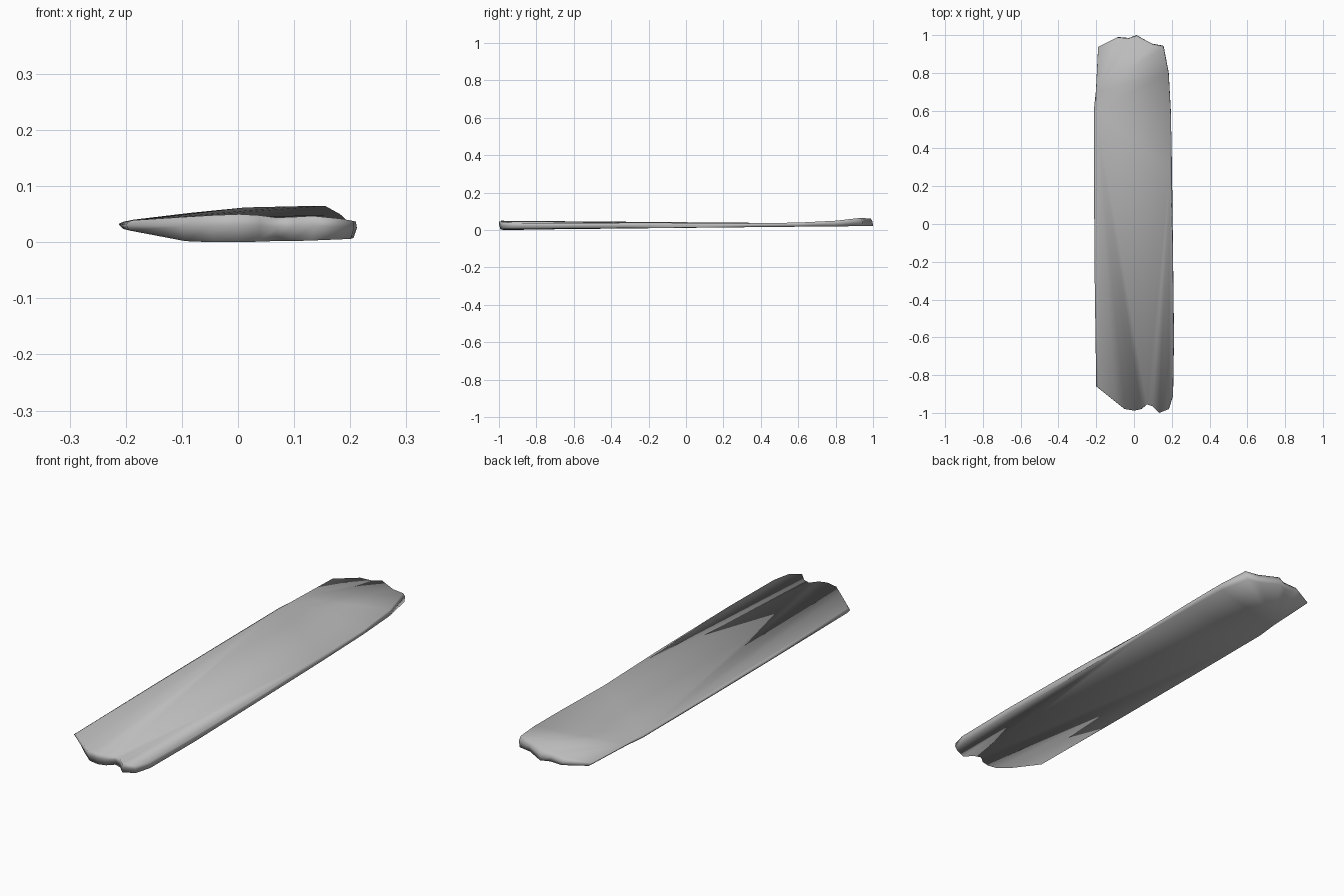
import bpy
import bmesh

cube = bpy.data.objects.get("Cube")
if cube:
    bpy.data.objects.remove(cube, do_unlink=True)

# Outline of the plank, anticlockwise from above: x, y, upper height, lower height
FRONT_END = [(-.2, -.86, .039, .021), (-.1, -.94, .045, .002), (-.05, -.98, .048, 0),
             (0, -.988, .05, 0), (.04, -.98, .048, .001), (.07, -.955, .044, .002),
             (.1, -.965, .045, .002), (.135, -1, .047, .003), (.185, -.98, .042, .005)]
LEFT_EDGE = [(.207, -.91, .038, .006), (.212, -.6, .037, .008), (.206, -.1, .036, .013),
             (.201, .3, .036, .015), (.195, .6, .04, .018), (.184, .8, .05, .02)]
BACK_END = [(.157, .945, .065, .021), (.1, .955, .064, .021), (.015, 1, .062, .021),
            (-.03, .985, .058, .021), (-.09, .99, .052, .022), (-.19, .94, .04, .026)]
RIGHT_EDGE = [(-.202, .7, .037, .026), (-.213, .6, .037, .026),
              (-.211, .1, .037, .024), (-.208, -.3, .037, .023)]
OUTLINE = FRONT_END + LEFT_EDGE + BACK_END + RIGHT_EDGE
COUNT = len(OUTLINE)

# Outline corners where the long splits of the wood meet
LEFT_START = len(FRONT_END)
LEFT_HUB = LEFT_START + 3
BACK_START = LEFT_START + len(LEFT_EDGE)
RIGHT_START = BACK_START + len(BACK_END)
RIGHT_HUB = RIGHT_START + 1
NOTCH = 5

# Corners with a worn, sloping upper edge
WORN = {0, LEFT_HUB} | set(range(RIGHT_HUB, COUNT))


def make_ring(bm, level):
    """One loop of the rim: level 0 is the underside, 1 the upper face."""
    ring = []
    for i, (x, y, high, low) in enumerate(OUTLINE):
        side = 1 if x > 0 else -1
        if level == 1:
            x -= side * (.01 if i in WORN else .002)
        elif level == 0:
            x -= side * min(.006, abs(x) / 9)
        if y > .9:
            y -= .012 * level ** 3
        elif y < -.8:
            y += .008 * (1 - level) ** 3
        ring.append(bm.verts.new((x, y, low + (high - low) * level)))
    return ring


def fan(bm, ring, hub, corners):
    """Triangles from one hub corner to each neighbouring pair of corners."""
    for a, b in zip(corners, corners[1:]):
        bm.faces.new((ring[hub], ring[a], ring[b]))


def cover(bm, ring):
    """Broad facets running from end to end of one face."""
    fan(bm, ring, RIGHT_HUB, list(range(RIGHT_HUB + 1, COUNT)) + list(range(NOTCH + 1)))
    fan(bm, ring, RIGHT_HUB, [NOTCH, LEFT_HUB])
    fan(bm, ring, LEFT_HUB, list(range(NOTCH, LEFT_HUB)))
    fan(bm, ring, RIGHT_HUB, list(range(LEFT_HUB, BACK_START)) + [RIGHT_START])
    fan(bm, ring, RIGHT_START, list(range(BACK_START - 1, RIGHT_START)))


# Plank: underside, rim in two bands, upper face
bm = bmesh.new()
rings = [make_ring(bm, level) for level in (0, .6, 1)]
cover(bm, rings[0])
cover(bm, rings[-1])
for lower, upper in zip(rings, rings[1:]):
    for i in range(COUNT):
        j = (i + 1) % COUNT
        bm.faces.new((lower[i], lower[j], upper[j], upper[i]))
bmesh.ops.recalc_face_normals(bm, faces=bm.faces)

mesh = bpy.data.meshes.new("plank")
bm.to_mesh(mesh)
bm.free()
plank = bpy.data.objects.new("plank", mesh)
bpy.context.collection.objects.link(plank)

# Weathered grey
grey = bpy.data.materials.new("weathered_grey")
grey.use_nodes = True
colour = (.5, .5, .5, 1)
grey.diffuse_color = colour
grey.node_tree.nodes["Principled BSDF"].inputs["Base Color"].default_value = colour
mesh.materials.append(grey)

# Soft shading all the way round the worn rim
bpy.ops.object.select_all(action="DESELECT")
plank.select_set(True)
bpy.context.view_layer.objects.active = plank
bpy.ops.object.shade_smooth()
